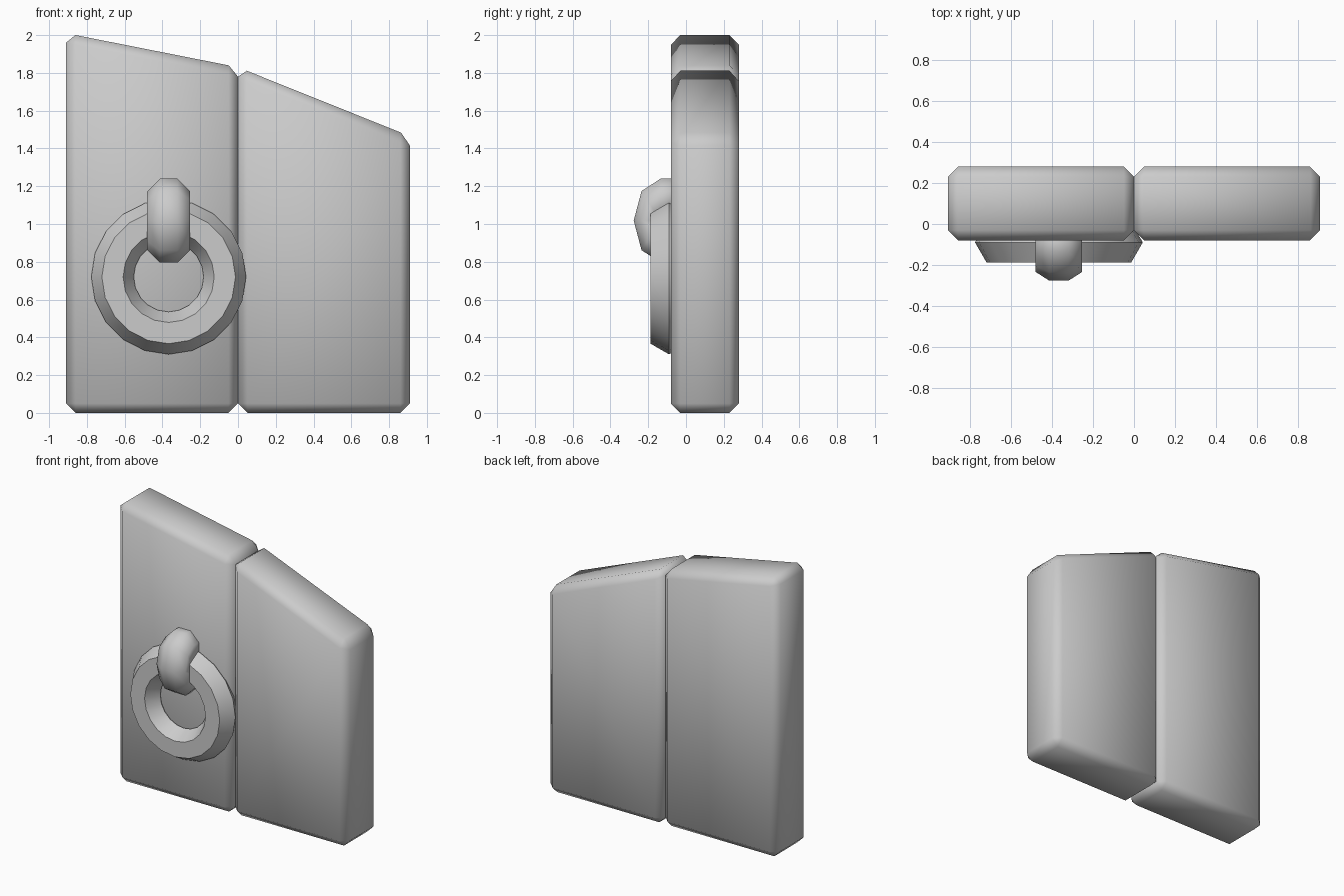
import bpy, bmesh
from math import pi, sin, cos, radians

if "Cube" in bpy.data.objects:
    bpy.data.objects.remove(bpy.data.objects["Cube"])


def make_object(name, bm, angle=None):
    bmesh.ops.recalc_face_normals(bm, faces=bm.faces)
    mesh = bpy.data.meshes.new(name)
    bm.to_mesh(mesh)
    bm.free()
    obj = bpy.data.objects.new(name, mesh)
    bpy.context.collection.objects.link(obj)
    bpy.ops.object.select_all(action='DESELECT')
    obj.select_set(True)
    bpy.context.view_layer.objects.active = obj
    if angle is None:
        bpy.ops.object.shade_smooth()
    else:
        bpy.ops.object.shade_smooth_by_angle(angle=radians(angle))
    return obj


def loft(bm, rings, closed):
    """Skin a list of equally sized closed point rings."""
    vs = [[bm.verts.new(p) for p in ring] for ring in rings]
    n = len(vs[0])
    for i in range(len(vs) if closed else len(vs) - 1):
        a, b = vs[i], vs[(i + 1) % len(vs)]
        for j in range(n):
            k = (j + 1) % n
            bm.faces.new((a[j], a[k], b[k], b[j]))
    if not closed:
        bm.faces.new(vs[0])
        bm.faces.new(vs[-1])


# Door planks: slanted-top boxes with a single chamfer
def plank(name, x0, x1, z0, z1):
    bm = bmesh.new()
    outline = [(x0, 0), (x1, 0), (x1, z1), (x0, z0)]
    loft(bm, [[(x, y, z) for x, z in outline] for y in (-0.08, 0.28)], False)
    bmesh.ops.bevel(bm, geom=bm.edges[:], offset=0.05, offset_type='OFFSET',
                    segments=1, affect='EDGES', clamp_overlap=True)
    return make_object(name, bm)


plank("left_plank", -0.91, 0, 2.01, 1.83)
plank("right_plank", 0, 0.91, 1.83, 1.465)

# Pull ring: hexagonal tube, half sunk into the planks
CX = -0.367
bm = bmesh.new()
rings = []
for i in range(20):
    a = 2 * pi * i / 20
    ring = []
    for j in range(6):
        t = 2 * pi * j / 6
        r = 0.2975 + 0.1125 * cos(t)
        ring.append((CX + r * cos(a), -0.09 - 0.1125 * sin(t), 0.72 + r * sin(a)))
    rings.append(ring)
loft(bm, rings, True)
make_object("pull_ring", bm, 30)

# Staple: octagonal tube bent round the ring, with legs into the plank
SQUASH, R, TUBE = 0.64, 0.108, 0.123
bm = bmesh.new()
rings = []
for i in range(5):
    a = pi / 2 - pi * i / 4
    ring = []
    for j in range(8):
        t = 2 * pi * (j + 0.5) / 8
        r = R + TUBE * cos(t)
        ring.append((CX + TUBE * sin(t), -0.135 - SQUASH * r * cos(a),
                     1.018 + r * sin(a)))
    rings.append(ring)
legs = [[(x, -0.02, z) for x, y, z in ring] for ring in (rings[0], rings[-1])]
loft(bm, [legs[0]] + rings + [legs[1]], False)
make_object("ring_staple", bm)
